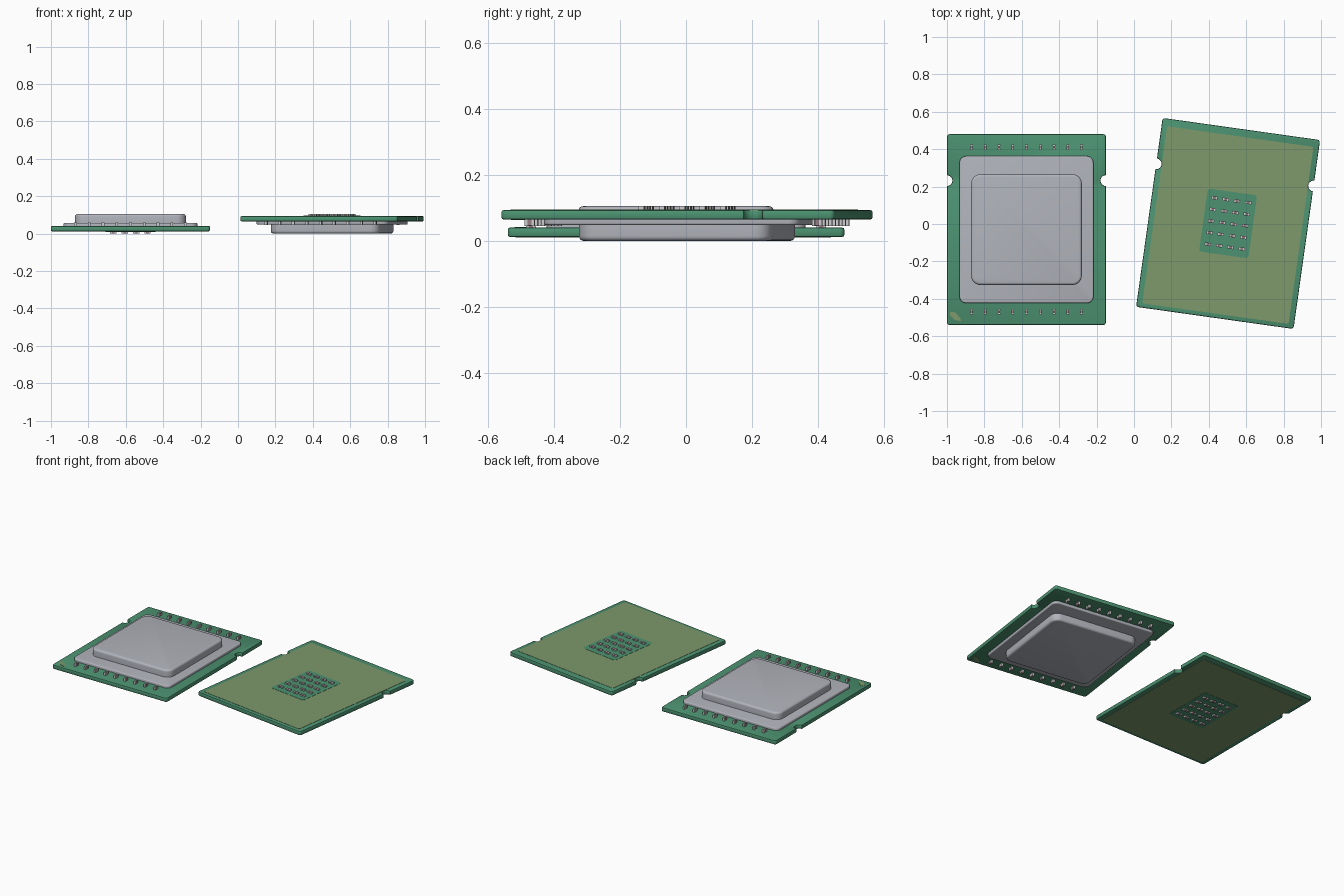
import bpy, bmesh, math
from mathutils import Matrix

if "Cube" in bpy.data.objects:
    bpy.data.objects.remove(bpy.data.objects["Cube"])


def material(name, rgb):
    m = bpy.data.materials.new(name)
    m.diffuse_color = (*rgb, 1)
    m.use_nodes = True
    m.node_tree.nodes["Principled BSDF"].inputs["Base Color"].default_value = m.diffuse_color
    return m


GREEN = material("board green", (0.073, 0.29, 0.165))
OLIVE = material("olive gold", (0.205, 0.32, 0.145))
METAL = material("heat spreader grey", (0.44, 0.455, 0.50))
SILVER = material("solder silver", (0.60, 0.60, 0.62))
MAUVE = material("capacitor mauve", (0.30, 0.20, 0.22))


def finish(bm, name, matrix, mats, angle=35):
    bmesh.ops.recalc_face_normals(bm, faces=bm.faces)
    mesh = bpy.data.meshes.new(name)
    bm.to_mesh(mesh)
    bm.free()
    for m in mats:
        mesh.materials.append(m)
    mesh.shade_smooth()
    mesh.set_sharp_from_angle(angle=math.radians(angle))
    ob = bpy.data.objects.new(name, mesh)
    ob.matrix_world = matrix
    bpy.context.collection.objects.link(ob)
    return ob


def arc(cx, cy, r, a0, a1, n):
    return [(cx + r * math.cos(math.radians(a0 + (a1 - a0) * i / n)),
             cy + r * math.sin(math.radians(a0 + (a1 - a0) * i / n))) for i in range(n + 1)]


def rounded_rect(hx, hy, r, cy=0, n=6):
    pts = []
    for sx, sy, a in ((1, 1, 0), (-1, 1, 90), (-1, -1, 180), (1, -1, 270)):
        pts += arc(sx * (hx - r), cy + sy * (hy - r), r, a, a + 90, n)
    return pts


def plate(name, pts, z0, z1, mat, matrix, top=0, bottom=0, segments=3):
    """Extruded outline whose top and bottom rims can be rounded."""
    bm = bmesh.new()
    base = bm.faces.new([bm.verts.new((x, y, z0)) for x, y in pts])
    ext = bmesh.ops.extrude_face_region(bm, geom=[base], use_keep_orig=True)
    for v in ext["geom"]:
        if isinstance(v, bmesh.types.BMVert):
            v.co.z = z1
    for z, width in ((z1, top), (z0, bottom)):
        if width:
            rim = [e for e in bm.edges if all(abs(v.co.z - z) < 1e-6 for v in e.verts)]
            bmesh.ops.bevel(bm, geom=rim, offset=width, segments=segments,
                            profile=0.5, affect='EDGES', clamp_overlap=True)
    return finish(bm, name, matrix, [mat])


def capacitors(name, places, length, width, z0, z1, along_y, matrix):
    """Small blocks with silver ends and a coloured middle."""
    bm = bmesh.new()
    for x, y in places:
        for off, share, shrink, idx in ((-0.36, 0.28, 1, 0), (0, 0.44, 0.9, 1), (0.36, 0.28, 1, 0)):
            size = (length * share, width * shrink, (z1 - z0) * shrink)
            pos = (off * length, 0, z0 + size[2] / 2)
            mat = (Matrix.Translation((x, y, 0))
                   @ Matrix.Rotation(math.pi / 2 if along_y else 0, 4, 'Z')
                   @ Matrix.Translation(pos) @ Matrix.Diagonal((*size, 1)))
            made = bmesh.ops.create_cube(bm, size=1, matrix=mat)
            for f in {f for v in made["verts"] for f in v.link_faces}:
                f.material_index = idx
    return finish(bm, name, matrix, [SILVER, MAUVE])


def chip(label, m):
    # circuit board with a round notch in each long edge
    hx, hy, r, ny, nr = 0.425, 0.51, 0.014, 0.262, 0.029
    board = arc(hx - r, hy - r, r, 0, 90, 3) + arc(-hx + r, hy - r, r, 90, 180, 3)
    board += arc(-hx, ny, nr, 90, -90, 10)
    board += arc(-hx + r, -hy + r, r, 180, 270, 3) + arc(hx - r, -hy + r, r, 270, 360, 3)
    board += arc(hx, ny, nr, 270, 90, 10)
    plate(label + "_board", board, 0.012, 0.04, GREEN, m, 0.006, 0.006, 2)

    # metal heat spreader: wide flange and raised lid
    plate(label + "_spreader_flange", rounded_rect(0.358, 0.393, 0.035),
          0.04, 0.057, METAL, m, top=0.006)
    plate(label + "_spreader_lid", rounded_rect(0.296, 0.296, 0.05),
          0.057, 0.105, METAL, m, top=0.014, segments=4)

    # gold corner mark
    mark = [(-0.408, -0.44), (-0.408, -0.458), (-0.385, -0.483), (-0.35, -0.49),
            (-0.352, -0.474), (-0.382, -0.442)]
    plate(label + "_corner_mark", mark, 0.039, 0.0412, OLIVE, m)

    # contact field on the underside with a green window in the middle
    plate(label + "_contact_field", rounded_rect(0.395, 0.478, 0.012, -0.009, 3),
          0.0105, 0.013, OLIVE, m)
    plate(label + "_contact_window", rounded_rect(0.133, 0.17, 0.015, 0, 3),
          0.0093, 0.012, GREEN, m)

    # capacitor rows above, capacitor grid below
    rows = [((i - 4) * 0.0735, s * 0.44) for s in (-1, 1) for i in range(9)]
    capacitors(label + "_edge_capacitors", rows, 0.03, 0.014, 0.04, 0.06, True, m)
    grid = [((i - 1.5) * 0.061, (j - 2) * 0.0625) for i in range(4) for j in range(5)]
    capacitors(label + "_grid_capacitors", grid, 0.034, 0.017, 0.0, 0.0095, False, m)


# one chip lid-up, the other turned over and slightly rotated
chip("upright", Matrix.Translation((-0.575, -0.03, 0)))
chip("flipped", Matrix.Translation((0.503, 0.003, 0.105))
     @ Matrix.Rotation(math.radians(-8), 4, 'Z') @ Matrix.Rotation(math.pi, 4, 'Y'))
